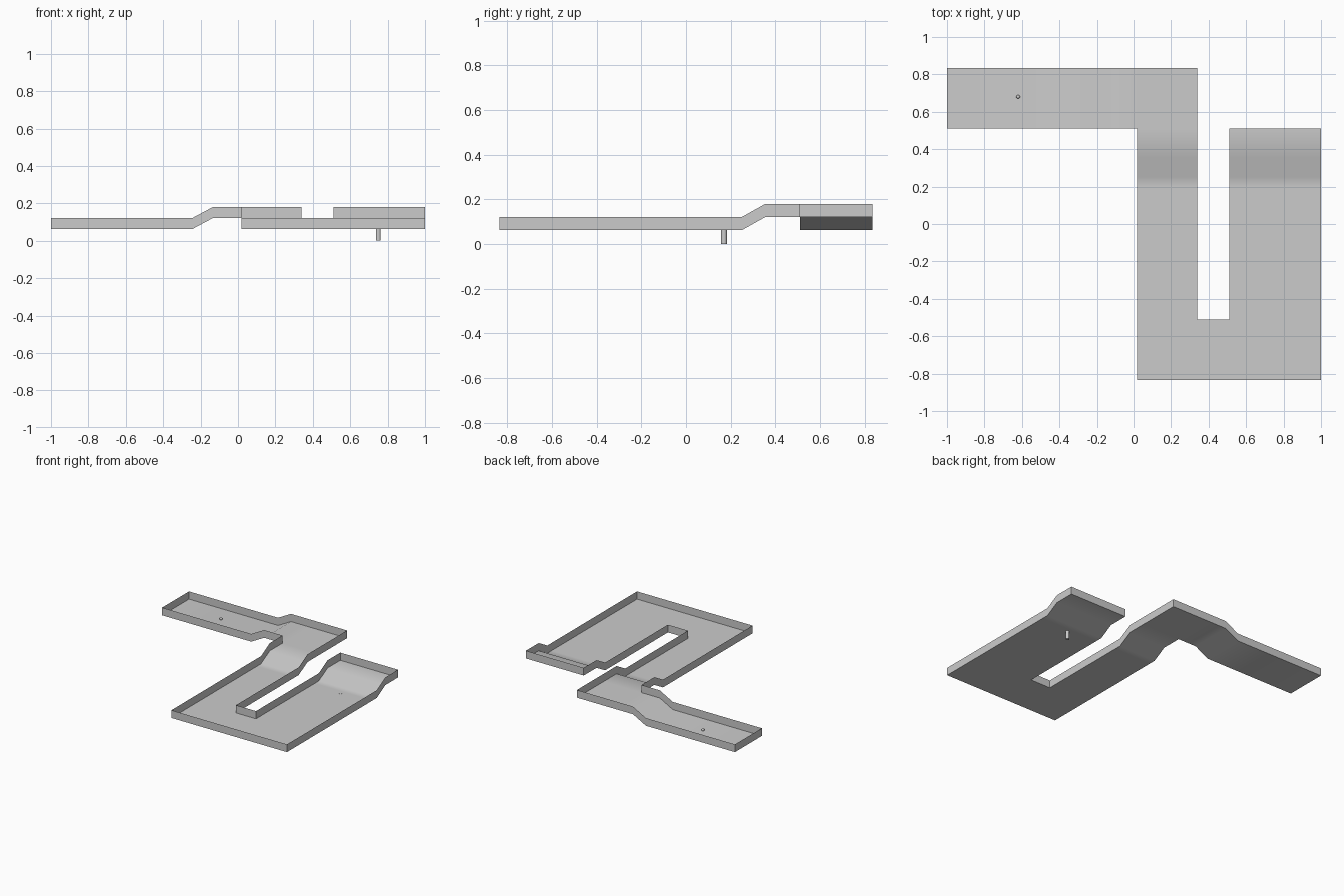
import bpy, bmesh

if "Cube" in bpy.data.objects:
    bpy.data.objects.remove(bpy.data.objects["Cube"])

LOW, HIGH, WALL = 0.062, 0.121, 0.059

def in_course(x, y):
    leg = x < 0.34 and y > 0.51
    column = 0.02 < x < 0.34
    bend = x > 0.02 and y < -0.51
    right_lane = x > 0.51 and y < 0.51
    return leg or column or bend or right_lane

def ramp(t, a, b):
    return min(1, max(0, (t - a) / (b - a)))

def height(x, y):
    # raised corner and lane end, reached by short ramps
    k = ramp(y, 0.25, 0.355) * ramp(x, -0.245, -0.135)
    return LOW + (HIGH - LOW) * k

# Course: floor cells, then a thin kerb raised from the whole outline
xs = [-1, -0.245, -0.135, 0.02, 0.34, 0.51, 1]
ys = [-0.835, -0.51, 0.2, 0.25, 0.355, 0.51, 0.835]
bm = bmesh.new()
grid = {(i, j): bm.verts.new((x, y, height(x, y)))
        for i, x in enumerate(xs) for j, y in enumerate(ys)}
for i in range(len(xs) - 1):
    for j in range(len(ys) - 1):
        if in_course((xs[i] + xs[i + 1]) / 2, (ys[j] + ys[j + 1]) / 2):
            bm.faces.new([grid[i, j], grid[i + 1, j], grid[i + 1, j + 1], grid[i, j + 1]])
bmesh.ops.delete(bm, geom=[v for v in bm.verts if not v.link_faces], context='VERTS')
rim = [e for e in bm.edges if e.is_boundary]
kerb = bmesh.ops.extrude_edge_only(bm, edges=rim)["geom"]
bmesh.ops.translate(bm, vec=(0, 0, WALL),
                    verts=[g for g in kerb if isinstance(g, bmesh.types.BMVert)])
bmesh.ops.recalc_face_normals(bm, faces=bm.faces)
# the floor must face upward
bm.faces.ensure_lookup_table()
if bm.faces[0].normal.z < 0:
    bmesh.ops.reverse_faces(bm, faces=bm.faces)
mesh = bpy.data.meshes.new("golf_course")
bm.to_mesh(mesh)
bm.free()
course = bpy.data.objects.new("golf_course", mesh)
bpy.context.collection.objects.link(course)
bpy.context.view_layer.objects.active = course
course.select_set(True)
bpy.ops.object.shade_smooth_by_angle(angle=0.6)

# Hole cup hanging below the right lane
bpy.ops.mesh.primitive_cylinder_add(vertices=24, radius=0.013, depth=LOW + 0.001,
                                    location=(0.75, 0.17, (LOW + 0.001) / 2))
bpy.context.object.name = "hole_cup"
bpy.ops.object.shade_smooth_by_angle()

# Ball resting near the start
bpy.ops.mesh.primitive_uv_sphere_add(segments=24, ring_count=12, radius=0.01,
                                     location=(-0.62, 0.68, LOW + 0.01))
bpy.context.object.name = "ball"
bpy.ops.object.shade_smooth_by_angle()
